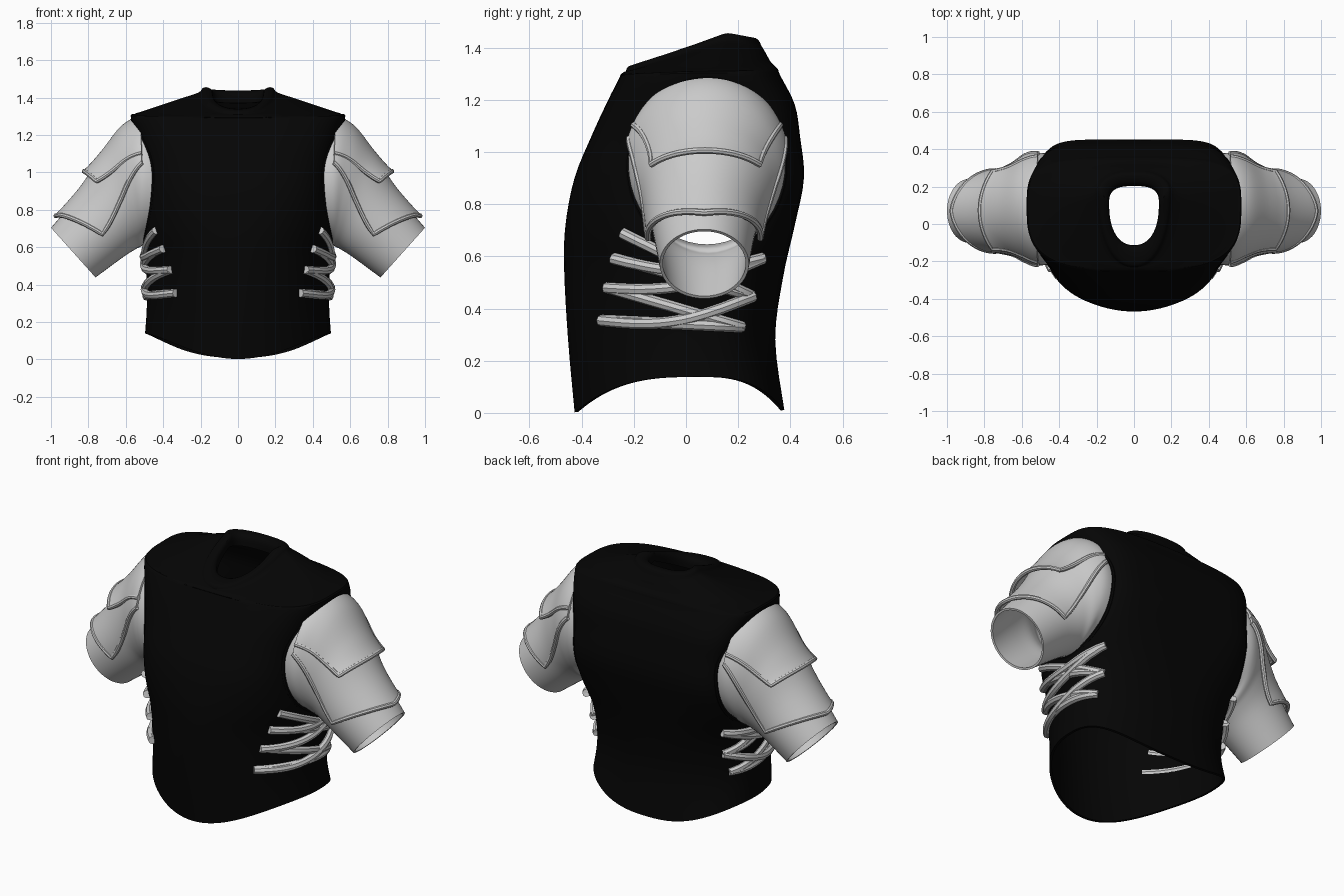
import bpy, bmesh, math
from mathutils import Vector, Matrix
from mathutils.bvhtree import BVHTree

if "Cube" in bpy.data.objects:
    bpy.data.objects.remove(bpy.data.objects["Cube"])


def material(name, value):
    m = bpy.data.materials.new(name)
    m.diffuse_color = (value, value, value, 1)
    m.use_nodes = True
    m.node_tree.nodes["Principled BSDF"].inputs["Base Color"].default_value = m.diffuse_color
    return m


BLACK = material("black_leather", 0.0015)
GREY = material("light_grey", 0.6)


def spline(rows, t):
    """Smooth interpolation through rows of numbers."""
    i = max(0, min(int(t), len(rows) - 2))
    f = t - i
    a, b, c, d = (rows[max(0, min(k, len(rows) - 1))] for k in (i - 1, i, i + 1, i + 2))
    return [q + 0.5 * f * (r - p + f * (2 * p - 5 * q + 4 * r - s + f * (3 * (q - r) + s - p)))
            for p, q, r, s in zip(a, b, c, d)]


def add_object(name, mesh, mat):
    mesh.materials.clear()
    mesh.materials.append(mat)
    ob = bpy.data.objects.new(name, mesh)
    bpy.context.collection.objects.link(ob)
    return ob


def grid(name, rows, mat, closed):
    """Skin a list of point rows."""
    bm = bmesh.new()
    v = [[bm.verts.new(p) for p in row] for row in rows]
    n = len(rows[0])
    for r in range(len(rows) - 1):
        for i in range(n if closed else n - 1):
            j = (i + 1) % n
            bm.faces.new((v[r][i], v[r][j], v[r + 1][j], v[r + 1][i]))
    bmesh.ops.recalc_face_normals(bm, faces=bm.faces)
    mesh = bpy.data.meshes.new(name)
    bm.to_mesh(mesh)
    bm.free()
    return add_object(name, mesh, mat)


def tube(name, points, radius, mat, cyclic=False):
    """Round cord along points."""
    cu = bpy.data.curves.new(name, 'CURVE')
    cu.dimensions = '3D'
    cu.bevel_depth = radius
    cu.bevel_resolution = 2
    cu.use_fill_caps = True
    sp = cu.splines.new('POLY')
    sp.points.add(len(points) - 1)
    for p, co in zip(sp.points, points):
        p.co = (*co, 1)
    sp.use_cyclic_u = cyclic
    tmp = bpy.data.objects.new("tmp", cu)
    bpy.context.collection.objects.link(tmp)
    dg = bpy.context.evaluated_depsgraph_get()
    mesh = bpy.data.meshes.new_from_object(tmp.evaluated_get(dg))
    bpy.data.objects.remove(tmp)
    return add_object(name, mesh, mat)


def finish(ob, thickness=0, mirror=True, cutter=None):
    """Add thickness, cuts and mirroring, then bake and smooth."""
    if thickness:
        m = ob.modifiers.new("thickness", 'SOLIDIFY')
        m.thickness = thickness
        m.offset = 0
    if cutter:
        m = ob.modifiers.new("cut", 'BOOLEAN')
        m.operation = 'DIFFERENCE'
        m.solver = 'EXACT'
        m.object = cutter
    if mirror:
        m = ob.modifiers.new("mirror", 'MIRROR')
        m.use_mirror_merge = False
    dg = bpy.context.evaluated_depsgraph_get()
    mesh = bpy.data.meshes.new_from_object(ob.evaluated_get(dg))
    ob.modifiers.clear()
    ob.data = mesh
    mesh.shade_smooth()
    mesh.set_sharp_from_angle(angle=math.radians(40))


# Vest: half width, front y, back y, front z, side z, back z,
# front and back squareness, side y, rise power
VEST = [
    (.49, -.42, .37, .003, .138, .01, 2.0, 2.5, .05, 3),
    (.48, -.445, .335, .28, .30, .28, 1.95, 2.4, .05, 2),
    (.485, -.46, .365, .55, .53, .52, 2.0, 2.8, .05, 2),
    (.50, -.455, .41, .72, .67, .72, 2.3, 4, .06, 2),
    (.49, -.42, .445, .90, .85, .90, 2.9, 6, .07, 2),
    (.495, -.355, .43, 1.06, 1.00, 1.06, 3.3, 6, .08, 2),
    (.525, -.295, .41, 1.19, 1.15, 1.18, 3.5, 5.5, .08, 2),
    (.565, -.25, .355, 1.28, 1.29, 1.29, 3.2, 4, .09, 1.5),
    (.555, -.246, .345, 1.29, 1.303, 1.315, 3.0, 3.5, .09, 1.5),
    (.50, -.242, .32, 1.295, 1.322, 1.34, 2.5, 2.5, .10, 1.4),
    (.33, -.235, .30, 1.30, 1.38, 1.375, 2.4, 2.4, .13, 1.1),
    (.21, -.225, .285, 1.305, 1.42, 1.40, 2.2, 2.3, .16, 1),
    (.18, -.21, .265, 1.325, 1.448, 1.43, 2.2, 2.3, .17, 1),
    (.145, -.13, .22, 1.33, 1.435, 1.42, 2.3, 2.8, .12, 1),
    (.14, -.12, .21, 1.28, 1.39, 1.37, 2.3, 2.8, .11, 1),
]


def vest_ring(t, count=96):
    w, yf, yb, zf, zs, zb, nf, nb, yc, power = spline(VEST, t)
    pts = []
    for k in range(count):
        a = 2 * math.pi * k / count
        c, s = math.cos(a), math.sin(a)
        n, y, z = (nb, yb, zb) if s >= 0 else (nf, yf, zf)
        x = math.copysign(abs(c) ** (2 / n), c) * w
        f = abs(s) ** (2 / n)
        pts.append((x, yc + (y - yc) * f, zs + (z - zs) * f ** power))
    return pts


vest = grid("vest", [vest_ring(k / 4) for k in range(4 * (len(VEST) - 1) + 1)], BLACK, True)
bm = bmesh.new()
bm.from_mesh(vest.data)
tree = BVHTree.FromBMesh(bm)
bm.free()


def on_vest(y, z, lift):
    """Point on the vest flank, moved outward."""
    hit, normal, _, _ = tree.ray_cast(Vector((2, y, z)), Vector((-1, 0, 0)))
    if hit is None:
        return Vector((.5, y, z))
    return hit + normal * (lift if normal.x > 0 else -lift)


# Armholes cut straight through both flanks
bm = bmesh.new()
bmesh.ops.create_cone(bm, cap_ends=True, segments=64, radius1=1, radius2=1, depth=2,
                      matrix=Matrix.Translation((0, .08, .948)) @ Matrix.Diagonal((1, .30, .332, 1))
                      @ Matrix.Rotation(math.pi / 2, 4, 'Y'))
mesh = bpy.data.meshes.new("armhole_cutter")
bm.to_mesh(mesh)
bm.free()
cutter = add_object("armhole_cutter", mesh, BLACK)
cutter.hide_render = True
finish(vest, .014, False, cutter)
bpy.data.objects.remove(cutter)

# Rolled edge around each armhole
rim = []
for k in range(64):
    a = 2 * math.pi * k / 64
    rim.append(on_vest(.08 + .30 * math.cos(a), .948 + .332 * math.sin(a), 0))
finish(tube("armhole_trim", rim, .013, BLACK, True))

# Sleeve sections: upper x z, lower x z, centre y, half depth
SLEEVE = [
    (.43, 1.25, .43, .64, .08, .285),
    (.52, 1.278, .50, .63, .08, .295),
    (.62, 1.225, .52, .61, .085, .27),
    (.72, 1.08, .55, .595, .08, .23),
    (.83, .90, .62, .55, .07, .195),
    (.995, .70, .765, .443, .07, .165),
]


def sleeve_point(s, deg, lift=0):
    ux, uz, lx, lz, yc, ry = spline(SLEEVE, s + 1)
    a = math.radians(deg)
    half = Vector((ux - lx, 0, uz - lz)) / 2
    k = math.cos(a) * (1 + lift / half.length)
    return (Vector(((ux + lx) / 2, yc, (uz + lz) / 2)) + half * k
            + Vector((0, -(ry + lift) * math.sin(a), 0)))


finish(grid("sleeve", [[sleeve_point(-1 + k / 5, i * 7.5) for i in range(48)]
                       for k in range(26)], GREY, True), .012)


# Overlapping arm plates with a corded border
def arm_plate(name, end, spread, lift):
    cols, steps = 40, 18
    rows = []
    for r in range(steps + 1):
        row = []
        for c in range(cols + 1):
            u = 2 * c / cols - 1
            s = end(abs(u)) * r / steps
            row.append(sleeve_point(s, u * spread(s), lift(r / steps)))
        rows.append(row)
    finish(grid(name, rows, GREY, False), .012)
    border = [r[0] for r in rows] + rows[-1][1:-1] + [r[-1] for r in reversed(rows)]
    finish(tube(name + "_trim", border, .013, GREY))


arm_plate("lower_arm_plate", lambda u: 3.7 - .55 * u ** 1.3,
          lambda s: 73 + 8.5 * s, lambda f: .016 + .012 * f ** 4)
arm_plate("shoulder_plate", lambda u: 2.72 - .2 * u ** 2,
          lambda s: 64 - 2.3 * s * s, lambda f: .016 + .044 * f ** 4)

# Crossed side laces: front y z to back y z
FRONT = [(-.24, .69), (-.27, .595), (-.295, .48), (-.315, .355)]
BACK = [(.285, .60), (.245, .45), (.21, .33)]
for i, (f, b) in enumerate([(0, 1), (1, 0), (1, 1), (2, 0), (2, 2), (3, 1), (3, 2)]):
    (y0, z0), (y1, z1) = FRONT[f], BACK[b]
    path = []
    for k in range(21):
        t = k / 20
        sag = .05 * math.sin(math.pi * t) if z1 > z0 else 0
        path.append(on_vest(y0 + (y1 - y0) * t, z0 + (z1 - z0) * t - sag, .01 + .008 * (i % 2)))
    finish(tube("side_lace_%d" % (i + 1), path, .022, GREY))
